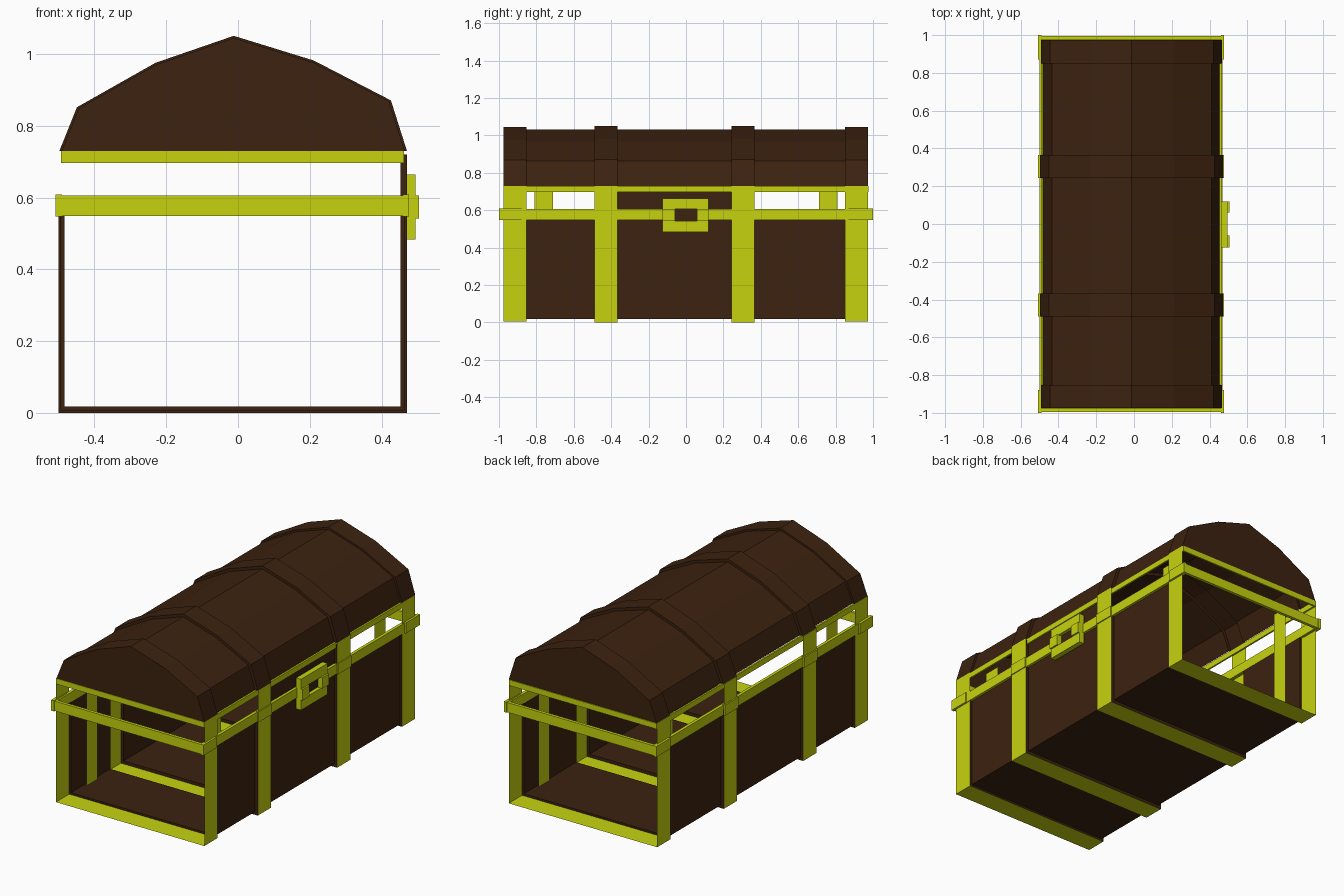
import bpy, bmesh

if "Cube" in bpy.data.objects:
    bpy.data.objects.remove(bpy.data.objects["Cube"])


def material(name, rgb):
    m = bpy.data.materials.new(name)
    m.diffuse_color = (*rgb, 1)
    m.use_nodes = True
    m.node_tree.nodes["Principled BSDF"].inputs["Base Color"].default_value = m.diffuse_color
    return m


BROWN = material("dark_brown_wood", (0.045, 0.0160, 0.0050))
YELLOW = material("yellow_metal", (0.57, 0.65, 0.0045))


def finish(name, bm, mat):
    me = bpy.data.meshes.new(name)
    bm.to_mesh(me)
    bm.free()
    me.materials.append(mat)
    ob = bpy.data.objects.new(name, me)
    bpy.context.collection.objects.link(ob)
    return ob


def sheet(bm, prof, y0, y1):
    # thin open shell: an x/z profile swept along y
    a = [bm.verts.new((x, y0, z)) for x, z in prof]
    b = [bm.verts.new((x, y1, z)) for x, z in prof]
    for i in range(len(prof) - 1):
        bm.faces.new((a[i], a[i + 1], b[i + 1], b[i]))


def flange(bm, p, q, y):
    # step between two profiles at one y
    a = [bm.verts.new((x, y, z)) for x, z in p]
    b = [bm.verts.new((x, y, z)) for x, z in q]
    for i in range(len(p) - 1):
        bm.faces.new((a[i], a[i + 1], b[i + 1], b[i]))


def box(bm, x0, x1, y0, y1, z0, z1):
    v = [bm.verts.new((x, y, z)) for x in (x0, x1) for y in (y0, y1) for z in (z0, z1)]
    for f in ((0, 1, 3, 2), (4, 6, 7, 5), (0, 4, 5, 1), (2, 3, 7, 6), (0, 2, 6, 4), (1, 5, 7, 3)):
        bm.faces.new([v[i] for i in f])


def ring(bm, x0, x1, y, t, z0, z1):
    # rectangular collar
    box(bm, x0, x0 + t, -y, y, z0, z1)
    box(bm, x1 - t, x1, -y, y, z0, z1)
    box(bm, x0 + t, x1 - t, -y, -y + t, z0, z1)
    box(bm, x0 + t, x1 - t, y - t, y, z0, z1)


def base_profile(g, left, right):
    return [(0.453 + g, right), (0.453 + g, 0.018 - g), (-0.483 - g, 0.018 - g), (-0.483 - g, left)]


def lid_profile(g):
    pts = [(-0.48, 0.73), (-0.433, 0.845), (-0.222, 0.962), (-0.012, 1.033),
           (0.203, 0.968), (0.41, 0.863), (0.453, 0.73)]
    return [(-0.014 + (x + 0.014) * (1 + g / 0.467), 0.73 + (z - 0.73) * (1 + g / 0.303)) for x, z in pts]


END, MID = 0.012, 0.018
hoops = [(-0.975, -0.853, END), (-0.49, -0.367, MID), (0.243, 0.366, MID), (0.85, 0.973, END)]
# wood sections between the hoops, with right wall height
sections = [(-0.853, -0.49, 0.58), (-0.367, 0.243, 0.72), (0.366, 0.85, 0.58)]

# wooden base walls and floor, lid boards, and the steps up to the hoops
base, lid, steps = bmesh.new(), bmesh.new(), bmesh.new()
for y0, y1, h in sections:
    sheet(base, base_profile(0, 0.58, h), y0, y1)
    sheet(lid, lid_profile(0), y0, y1)
    for y in (y0, y1):
        g = END if abs(y) > 0.7 else MID
        flange(steps, base_profile(0, 0.58, h), base_profile(g, 0.58, h), y)
        flange(steps, lid_profile(0), lid_profile(g), y)
finish("base_boards", base, BROWN)
finish("lid_boards", lid, BROWN)
finish("hoop_steps", steps, BROWN)

# metal hoops around the base and wooden hoops over the lid
bh, lh = bmesh.new(), bmesh.new()
for y0, y1, g in hoops:
    sheet(bh, base_profile(g, 0.73, 0.73), y0, y1)
    sheet(lh, lid_profile(g), y0, y1)
finish("base_hoops", bh, YELLOW)
finish("lid_hoops", lh, BROWN)

# lid end panels
caps = bmesh.new()
for y, order in ((-0.973, -1), (0.971, 1)):
    caps.faces.new([caps.verts.new((x, y, z)) for x, z in lid_profile(END)[::order]])
finish("lid_end_panels", caps, BROWN)

# lid rim
rim = bmesh.new()
ring(rim, -0.493, 0.463, 0.976, 0.01, 0.697, 0.73)
finish("lid_rim", rim, YELLOW)

# belt around the base, with thicker pieces over the hoops
belt = bmesh.new()
ring(belt, -0.499, 0.469, 0.996, 0.018, 0.549, 0.606)
for y0, y1 in ((-1, -0.88), (-0.49, -0.367), (0.243, 0.366), (0.87, 1)):
    box(belt, -0.509, -0.49, y0, y1, 0.547, 0.609)
    box(belt, 0.46, 0.477, y0, y1, 0.547, 0.609)
finish("belt", belt, YELLOW)

# lock frame with a dark keyhole plate
lock = bmesh.new()
box(lock, 0.463, 0.495, -0.125, 0.12, 0.606, 0.664)
box(lock, 0.463, 0.495, -0.125, 0.12, 0.483, 0.542)
for y0, y1 in ((-0.125, -0.06), (0.06, 0.12)):
    box(lock, 0.463, 0.505, y0, y1, 0.542, 0.606)
finish("lock_frame", lock, YELLOW)
plate = bmesh.new()
box(plate, 0.468, 0.474, -0.06, 0.06, 0.542, 0.606)
finish("keyhole_plate", plate, BROWN)

# thin inner straps joining base and lid
straps = bmesh.new()
for x in (-0.412, 0.386):
    for yc in (-0.76, 0.76):
        sheet(straps, [(x, 0.06), (x, 0.73)], yc - 0.05, yc + 0.05)
finish("inner_straps", straps, YELLOW)

# rest on the ground and centre across x
low = min(v.co.z for o in bpy.data.objects for v in o.data.vertices)
for o in bpy.data.objects:
    o.location.z -= low
